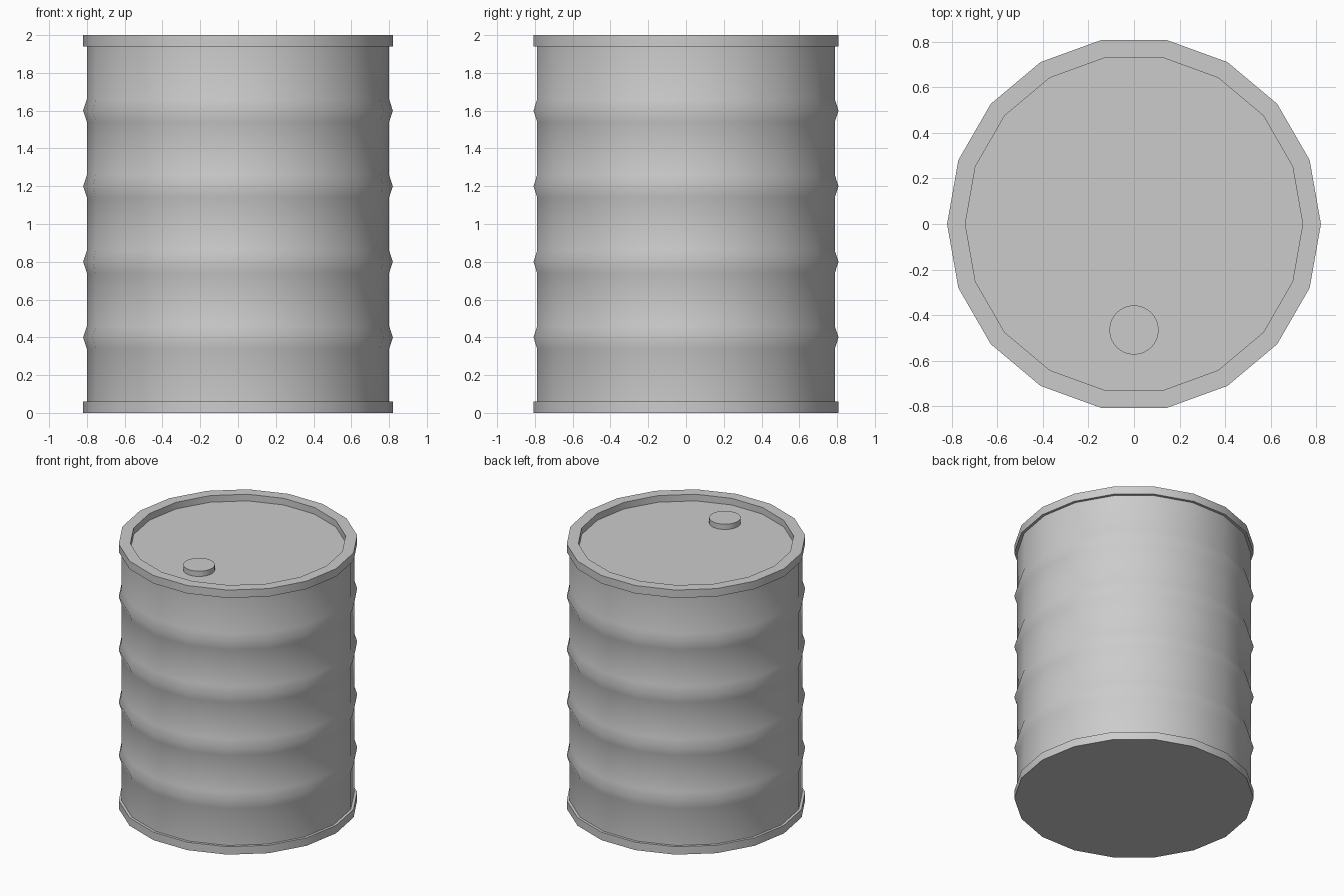
import bpy
import bmesh
from math import cos, sin, tau, radians

cube = bpy.data.objects.get("Cube")
if cube:
    bpy.data.objects.remove(cube)

SIDES = 18
BODY_R, RIM_R, LID_R = 0.80, 0.82, 0.74
HEIGHT, BAND, LID_Z = 2.0, 0.06, 1.95

# Single grey steel colour
steel = bpy.data.materials.new("grey_steel")
steel.use_nodes = True
grey = (0.6, 0.6, 0.6, 1)
steel.diffuse_color = grey
bsdf = next(n for n in steel.node_tree.nodes if n.type == 'BSDF_PRINCIPLED')
bsdf.inputs["Base Color"].default_value = grey


def lathe(name, profile, sides=SIDES, cap_bottom=False, cap_top=False, centre=(0, 0)):
    """Turn a bottom-to-top (radius, z) profile around the vertical axis."""
    bm = bmesh.new()
    rings = [[bm.verts.new((r * cos(tau * i / sides), r * sin(tau * i / sides), z))
              for i in range(sides)] for r, z in profile]
    for low, high in zip(rings, rings[1:]):
        for i in range(sides):
            j = (i + 1) % sides
            bm.faces.new((low[i], low[j], high[j], high[i]))
    if cap_bottom:
        bm.faces.new(rings[0][::-1])
    if cap_top:
        bm.faces.new(rings[-1])
    mesh = bpy.data.meshes.new(name)
    bm.to_mesh(mesh)
    bm.free()
    mesh.materials.append(steel)
    obj = bpy.data.objects.new(name, mesh)
    obj.location = (*centre, 0)
    bpy.context.collection.objects.link(obj)
    bpy.ops.object.select_all(action='DESELECT')
    obj.select_set(True)
    bpy.context.view_layer.objects.active = obj
    bpy.ops.object.shade_smooth_by_angle(angle=radians(45))
    return obj


# Ribbed barrel wall: four raised ridges
wall = [(BODY_R, BAND)]
for z in (0.4, 0.8, 1.2, 1.6):
    wall += [(BODY_R, z - 0.06), (RIM_R, z), (BODY_R, z + 0.06)]
wall.append((BODY_R, HEIGHT - BAND))
lathe("barrel_wall", wall)

# Base band with flat underside
lathe("base_band", [(RIM_R, 0), (RIM_R, BAND), (BODY_R, BAND)], cap_bottom=True)

# Top rim with the sunken lid inside it
lathe("top_rim_and_lid", [(BODY_R, HEIGHT - BAND), (RIM_R, HEIGHT - BAND), (RIM_R, HEIGHT),
                          (LID_R, HEIGHT), (LID_R, LID_Z)], cap_top=True)

# Round filler cap near the front of the lid
lathe("filler_cap", [(0.108, LID_Z), (0.108, 1.99)], sides=32, cap_top=True,
      centre=(0, -0.465))
